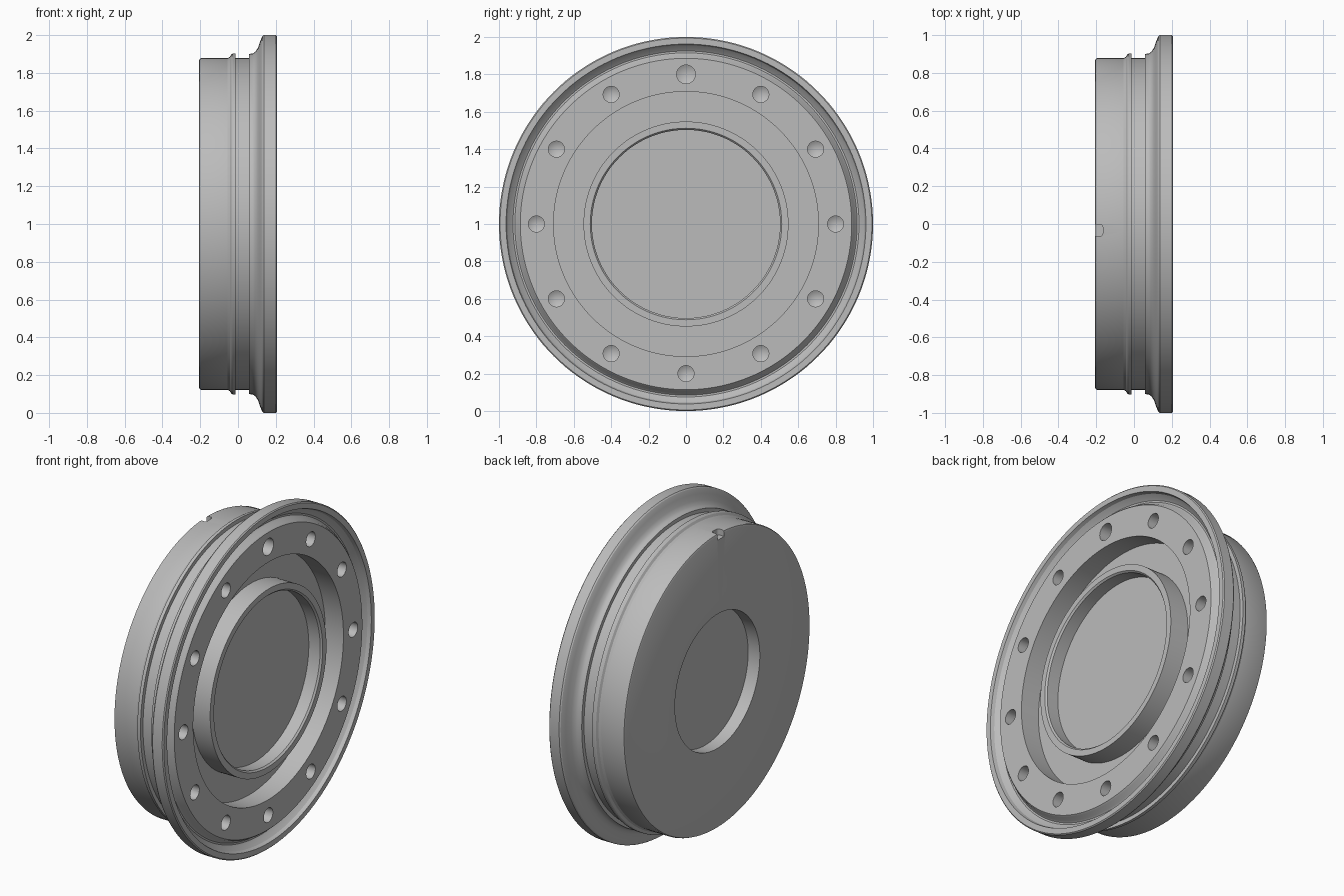
import bpy
import bmesh
from math import cos, sin, pi, radians

if "Cube" in bpy.data.objects:
    bpy.data.objects.remove(bpy.data.objects["Cube"], do_unlink=True)

steel = bpy.data.materials.new("plain grey")
steel.use_nodes = True
GREY = (0.5, 0.5, 0.5, 1)
steel.diffuse_color = GREY
steel.node_tree.nodes["Principled BSDF"].inputs["Base Color"].default_value = GREY


def add_object(name, bm):
    bmesh.ops.recalc_face_normals(bm, faces=bm.faces)
    mesh = bpy.data.meshes.new(name)
    bm.to_mesh(mesh)
    bm.free()
    mesh.materials.append(steel)
    obj = bpy.data.objects.new(name, mesh)
    bpy.context.collection.objects.link(obj)
    return obj


def lathe(bm, profile, steps, cy=0, cz=1):
    """Spin (x, radius) points about a line along x; radius 0 closes an end."""
    rings = []
    for x, r in profile:
        if r == 0:
            rings.append([bm.verts.new((x, cy, cz))] * steps)
        else:
            angles = [2 * pi * i / steps for i in range(steps)]
            rings.append([bm.verts.new((x, cy + r * sin(a), cz + r * cos(a))) for a in angles])
    for a, b in zip(rings, rings[1:]):
        for i in range(steps):
            j = (i + 1) % steps
            corners = dict.fromkeys((a[i], a[j], b[j], b[i]))
            bm.faces.new(list(corners))


# Wheel hub section, from the back centre round the outside to the front centre
back = [(-0.13, 0), (-0.13, 0.4), (-0.207, 0.4), (-0.207, 0.865), (-0.203, 0.874), (-0.194, 0.878)]
bead = [(-0.055, 0.878), (-0.043, 0.885), (-0.035, 0.898), (-0.028, 0.902),
        (-0.012, 0.902), (-0.012, 0.878)]
flare = [(0.058, 0.878), (0.058, 0.9), (0.078, 0.903), (0.092, 0.912), (0.105, 0.932),
         (0.117, 0.966), (0.124, 0.984), (0.13, 0.995), (0.137, 1)]
rim = [(0.2, 1), (0.206, 0.994), (0.206, 0.962)]
groove = [(0.185, 0.955), (0.165, 0.936), (0.157, 0.925), (0.157, 0.915),
          (0.165, 0.906), (0.192, 0.894), (0.2, 0.886)]
front = [(0.2, 0.708), (0.08, 0.708), (0.08, 0.548), (0.2, 0.548),
         (0.2, 0.512), (0.19, 0.503), (0.115, 0.503), (0.115, 0)]
bm = bmesh.new()
lathe(bm, back + bead + flare + rim + groove + front, 144)
hub = add_object("wheel_hub", bm)

# Twelve drilled holes with conical bottoms, the top one wider
bm = bmesh.new()
for i in range(12):
    a = radians(30 * i)
    r = 0.05 if i == 0 else 0.043
    lathe(bm, [(0.25, 0), (0.25, r), (0.12, r), (0.095, 0)], 32, 0.8 * sin(a), 1 + 0.8 * cos(a))
drills = add_object("hole_cutter", bm)

# Small locating notch in the back edge
bm = bmesh.new()
bmesh.ops.create_cube(bm, size=1)
for v in bm.verts:
    v.co = (-0.195 + 0.06 * v.co.x, -0.033 + 0.062 * v.co.y, 1.89 + 0.1 * v.co.z)
corners = [e for e in bm.edges
           if all(v.co.x > -0.18 for v in e.verts)
           and abs(e.verts[0].co.z - e.verts[1].co.z) > 0.05]
bmesh.ops.bevel(bm, geom=corners, offset=0.015, segments=4, profile=0.5, affect="EDGES")
notch = add_object("notch_cutter", bm)

bpy.ops.object.select_all(action="DESELECT")
bpy.context.view_layer.objects.active = hub
hub.select_set(True)
for cutter in (drills, notch):
    cutter.hide_render = True
    mod = hub.modifiers.new("cut", "BOOLEAN")
    mod.operation = "DIFFERENCE"
    mod.solver = "EXACT"
    mod.object = cutter
    bpy.ops.object.modifier_apply(modifier=mod.name)
    bpy.data.objects.remove(cutter, do_unlink=True)
bpy.ops.object.shade_smooth_by_angle(angle=radians(25))
